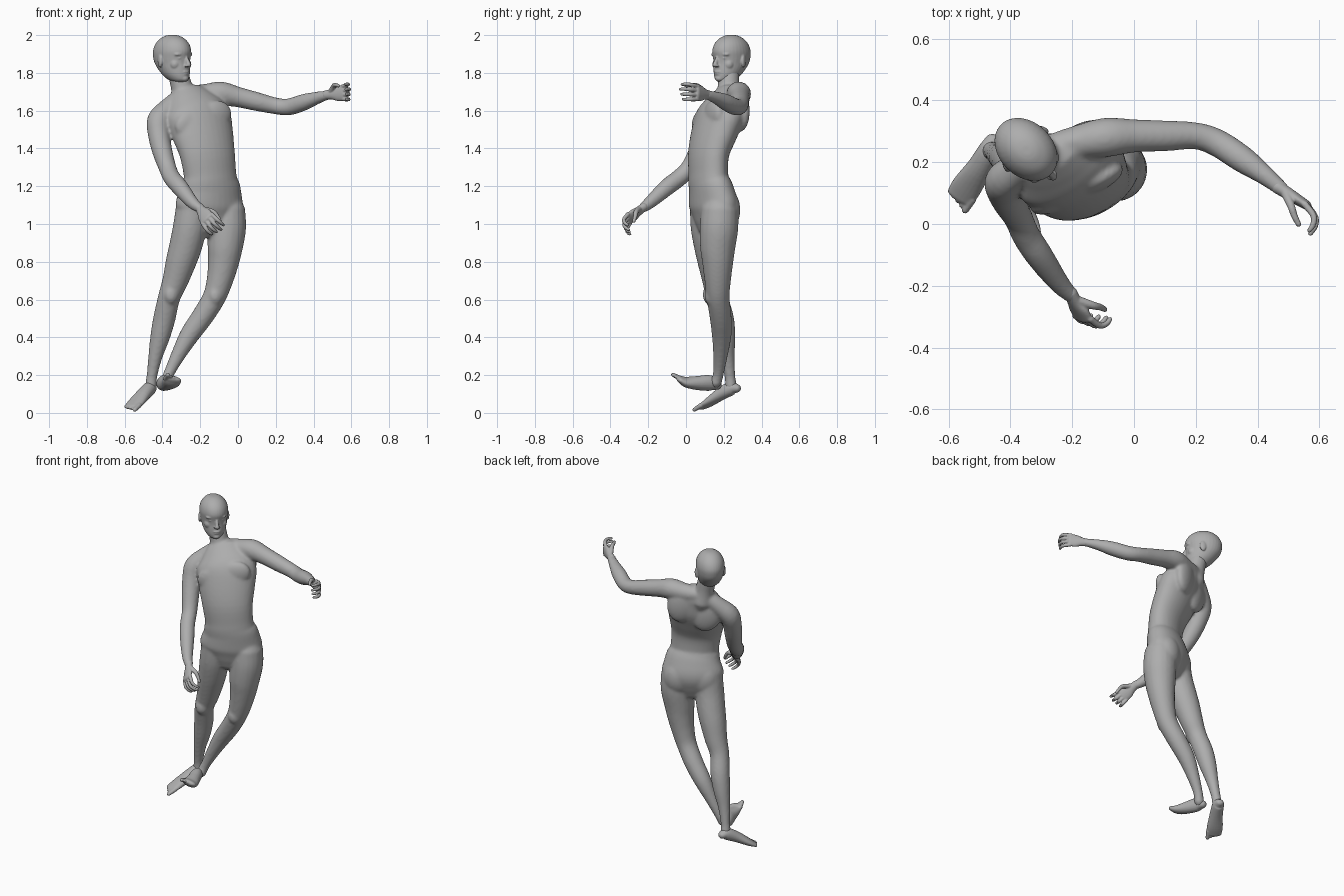
import bpy, bmesh, math
from mathutils import Vector, Matrix

cube = bpy.data.objects.get("Cube")
if cube:
    bpy.data.objects.remove(cube, do_unlink=True)

skin = bpy.data.materials.new("plain grey")
skin.use_nodes = True
GREY = (0.42, 0.42, 0.42, 1)
skin.diffuse_color = GREY
skin.node_tree.nodes["Principled BSDF"].inputs["Base Color"].default_value = GREY


def refine(st, steps=4):
    """Run a smooth curve through the stations, sizes included."""
    pts = [Vector((*c, a, b)) for c, a, b in st]
    out = []
    for i in range(len(pts) - 1):
        p, q = pts[i], pts[i + 1]
        m = (q - pts[i - 1]) / 2 if i else q - p
        n = (pts[i + 2] - p) / 2 if i + 2 < len(pts) else q - p
        for k in range(steps):
            t = k / steps
            out.append(p * (2 * t**3 - 3 * t**2 + 1) + m * (t**3 - 2 * t**2 + t)
                       + q * (3 * t**2 - 2 * t**3) + n * (t**3 - t**2))
    out.append(pts[-1])
    return [(Vector(o[:3]), o[3], o[4]) for o in out]


def loft(bm, stations, ref, axis=None, sides=20):
    """Skin ellipses (centre, half width, half depth) along a path, with domed ends."""
    st = refine(stations)
    if axis is None:
        for end, nxt in ((0, 1), (-1, -2)):
            c, a, b = st[end]
            out = (c - st[nxt][0]).normalized() * min(a, b)
            dome = [(c + out * 0.6, a * 0.75, b * 0.75), (c + out * 0.9, a * 0.35, b * 0.35)]
            st = dome[::-1] + st if end == 0 else st + dome
    rings = []
    for i, (c, a, b) in enumerate(st):
        t = axis or (st[min(i + 1, len(st) - 1)][0] - st[max(i - 1, 0)][0]).normalized()
        u = Vector(ref)
        u = (u - t * u.dot(t)).normalized()
        v = t.cross(u)
        angles = [math.tau * k / sides for k in range(sides)]
        rings.append([bm.verts.new(c + u * a * math.cos(q) + v * b * math.sin(q)) for q in angles])
    for r, s in zip(rings, rings[1:]):
        for k in range(sides):
            j = (k + 1) % sides
            bm.faces.new((r[k], r[j], s[j], s[k]))
    bm.faces.new(rings[0][::-1])
    bm.faces.new(rings[-1])


def limb(bm, rows, ref=(0, 1, 0)):
    loft(bm, [((x, y, z), r, r) for x, y, z, r in rows], ref)


def blob(bm, centre, x_axis, y_axis, size):
    """Ellipsoid aligned to two given axes."""
    z_axis = x_axis.cross(y_axis)
    m = Matrix((x_axis, y_axis, z_axis)).transposed().to_4x4()
    m = Matrix.Translation(centre) @ m @ Matrix.Diagonal((*size, 1))
    bmesh.ops.create_uvsphere(bm, u_segments=24, v_segments=16, radius=1, matrix=m)


def finish(bm, name, voxel, smooth):
    """Fuse the overlapping volumes into one skin."""
    bmesh.ops.recalc_face_normals(bm, faces=bm.faces)
    mesh = bpy.data.meshes.new(name)
    bm.to_mesh(mesh)
    bm.free()
    mesh.materials.append(skin)
    ob = bpy.data.objects.new(name, mesh)
    bpy.context.collection.objects.link(ob)
    rm = ob.modifiers.new("fuse", 'REMESH')
    rm.mode = 'VOXEL'
    rm.voxel_size = voxel
    rm.use_smooth_shade = True
    sm = ob.modifiers.new("soften", 'SMOOTH')
    sm.factor = 0.5
    sm.iterations = smooth


UP = Vector((0, 0, 1))
LEFT = Vector((0.9, 0.43, 0)).normalized()   # body's own left
FRONT = LEFT.cross(UP)                       # body's facing direction

# Trunk, leaning and twisting up to the neck
body = bmesh.new()
loft(body, [
    ((-.155, .145, 1.01), .14, .09), ((-.153, .147, 1.09), .19, .112),
    ((-.147, .135, 1.17), .174, .106), ((-.147, .121, 1.225), .157, .097),
    ((-.148, .118, 1.26), .148, .092), ((-.162, .12, 1.37), .156, .095),
    ((-.188, .15, 1.48), .174, .107), ((-.215, .185, 1.58), .182, .11),
    ((-.25, .215, 1.66), .13, .08)], LEFT, sides=32)
tilt = (LEFT + UP * .33).normalized()        # shoulder line, left side raised
for side in (1, -1):
    # Chest muscles, shoulder blades and buttocks
    blob(body, Vector((-.211, .17, 1.55)) + tilt * side * .07 + FRONT * .062,
         tilt, FRONT, (.1, .04, .08))
    blob(body, Vector((-.22, .2, 1.59)) + tilt * side * .08 - FRONT * .05,
         tilt, FRONT, (.095, .046, .13))
    blob(body, Vector((-.15, .147, 1.075)) + LEFT * side * .078 - FRONT * .026,
         LEFT, FRONT, (.098, .08, .12))
# Muscle between neck and upper back
blob(body, Vector((-.255, .24, 1.645)), tilt, FRONT, (.12, .05, .085))

# Neck
limb(body, [(-.28, .225, 1.64, .07), (-.297, .225, 1.72, .058), (-.318, .228, 1.80, .055)])

# Left arm, stretched out to the side
limb(body, [(-.27, .245, 1.685, .045), (-.18, .265, 1.685, .055), (-.09, .28, 1.69, .064),
            (0, .285, 1.672, .054), (.1, .285, 1.648, .05), (.2, .285, 1.625, .044),
            (.27, .262, 1.62, .045), (.35, .21, 1.645, .044), (.42, .16, 1.668, .033),
            (.485, .107, 1.685, .023)])

# Right arm, hanging forward across the hip
limb(body, [(-.31, .22, 1.67, .045), (-.37, .18, 1.61, .055), (-.418, .14, 1.55, .063),
            (-.42, .11, 1.48, .058), (-.402, .07, 1.39, .054), (-.374, .02, 1.3, .047),
            (-.35, -.035, 1.245, .046), (-.308, -.1, 1.195, .045), (-.243, -.19, 1.115, .034),
            (-.2, -.235, 1.08, .024)])

# Left leg with the bent knee, then the straighter right leg
limb(body, [(-.06, .18, 1.08, .098), (-.059, .175, .98, .102), (-.068, .168, .88, .094),
            (-.077, .168, .8, .083), (-.097, .168, .7, .07), (-.127, .17, .61, .061),
            (-.188, .183, .51, .058), (-.258, .189, .41, .052), (-.32, .182, .3, .038),
            (-.365, .172, .21, .029), (-.385, .158, .16, .031)])
limb(body, [(-.24, .11, 1.08, .09), (-.255, .115, .98, .09), (-.278, .13, .88, .087),
            (-.302, .142, .8, .081), (-.332, .155, .7, .069), (-.365, .165, .61, .059),
            (-.39, .195, .5, .059), (-.413, .21, .4, .052), (-.437, .22, .3, .038),
            (-.455, .232, .2, .029), (-.462, .238, .14, .031)])
# Kneecaps
blob(body, Vector((-.117, .132, .62)), LEFT, FRONT, (.04, .032, .05))
blob(body, Vector((-.352, .122, .625)), LEFT, FRONT, (.04, .032, .05))
finish(body, "body", .0085, 8)

# Head, turned toward the outstretched arm
F = Vector((.707, -.707, 0))
S = Vector((.707, .707, 0))
MID = Vector((-.345, .237, 0))


def on_head(forward, side, z):
    return MID + F * forward + S * side + UP * z


head = bmesh.new()
profile = [  # height, reach forward, reach back, half width
    (1.752, .085, -.03, .028), (1.765, .101, .02, .047), (1.79, .104, .055, .064),
    (1.82, .103, .085, .074), (1.85, .101, .108, .08), (1.88, .103, .118, .085),
    (1.915, .109, .12, .087), (1.95, .098, .106, .079), (1.978, .073, .08, .06),
    (1.995, .04, .048, .036), (2.001, .015, .02, .015)]
loft(head, [(on_head((f - b) / 2, 0, z), w, (f + b) / 2) for z, f, b, w in profile], S, UP, 32)
# Nose, lips and chin
loft(head, [(on_head(.098, 0, 1.885), .009, .009), (on_head(.11, 0, 1.86), .01, .012),
            (on_head(.12, 0, 1.842), .014, .012)], S)
blob(head, on_head(.1, 0, 1.806), S, F, (.023, .01, .006))
blob(head, on_head(.098, 0, 1.795), S, F, (.02, .011, .006))
blob(head, on_head(.088, 0, 1.77), S, F, (.024, .02, .016))
for side in (1, -1):
    # Brow, eye, cheekbone and nostril
    blob(head, on_head(.076, side * .034, 1.898), S, F, (.03, .022, .012))
    blob(head, on_head(.083, side * .034, 1.878), S, F, (.014, .012, .006))
    blob(head, on_head(.057, side * .042, 1.845), S, F, (.028, .028, .03))
    blob(head, on_head(.112, side * .011, 1.837), S, F, (.008, .009, .006))
    # Ear, flared outward
    flare = (S * side - F * .35).normalized()
    blob(head, on_head(-.012, side * .085, 1.862), flare, -UP.cross(flare), (.009, .02, .034))
finish(head, "head", .0045, 3)


def make_hand(name, wrist, along, across, palm):
    """Curled hand: across points to the thumb side, palm to the inside."""
    w = Vector(wrist)
    at = lambda d, a, p: w + along * d + across * a + palm * p
    bm = bmesh.new()
    loft(bm, [(at(-.02, 0, 0), .024, .022), (at(.02, 0, 0), .028, .02),
              (at(.055, 0, 0), .04, .018), (at(.095, 0, 0), .042, .015)], across)
    for i in range(4):
        a = .034 - .0225 * i
        reach = 1 - .1 * abs(i - 1)
        loft(bm, [(at(.09, a, 0), .0115, .0115), (at(.1 + .037 * reach, a * 1.15, .016), .0105, .0105),
                  (at(.1 + .054 * reach, a * 1.2, .042), .0095, .0095),
                  (at(.1 + .054 * reach, a * 1.15, .071 * reach), .008, .008)], across, sides=10)
    loft(bm, [(at(.02, .015, .005), .016, .016), (at(.055, .042, .028), .013, .013),
              (at(.082, .042, .05), .011, .011), (at(.108, .036, .066), .009, .009)],
         along + across * .3, sides=10)
    finish(bm, name, .0035, 2)


def make_foot(name, rows, lateral, inner):
    """Foot from heel to ball, with five toes fanned from the inner side."""
    side = Vector(lateral).normalized()
    bm = bmesh.new()
    loft(bm, [((x, y, z), w, h) for x, y, z, w, h in rows], side)
    end, before = Vector(rows[-1][:3]), Vector(rows[-2][:3])
    ahead = (end - before).normalized()
    for i in range(5):
        root = end + side * inner * (.037 - .0185 * i) - ahead * .005 * i
        r = .014 if i == 0 else .0095
        loft(bm, [(root - ahead * .02, r, r), (root + ahead * (.03 - .003 * i), r * .85, r * .8)],
             side, sides=10)
    finish(bm, name, .004, 2)


along = Vector((.84, -.53, .1)).normalized()
across = (UP - along * UP.dot(along)).normalized()
make_hand("left_hand", (.48, .11, 1.685), along, across, along.cross(across))

along = Vector((.38, -.73, -.56)).normalized()
across = Vector((.6, -.1, .64))
across = (across - along * across.dot(along)).normalized()
make_hand("right_hand", (-.2, -.235, 1.08), along, across, across.cross(along))

make_foot("left_foot", [(-.405, .165, .147, .028, .026), (-.395, .125, .158, .036, .042),
                        (-.372, .06, .158, .04, .037), (-.353, 0, .163, .047, .027),
                        (-.343, -.035, .18, .045, .017)], (.97, .22, -.25), -1)
make_foot("right_foot", [(-.456, .268, .13, .028, .024), (-.467, .24, .13, .036, .037),
                         (-.5, .182, .098, .041, .033), (-.54, .122, .055, .049, .023),
                         (-.564, .085, .031, .046, .014)], (.86, -.5, 0), 1)
